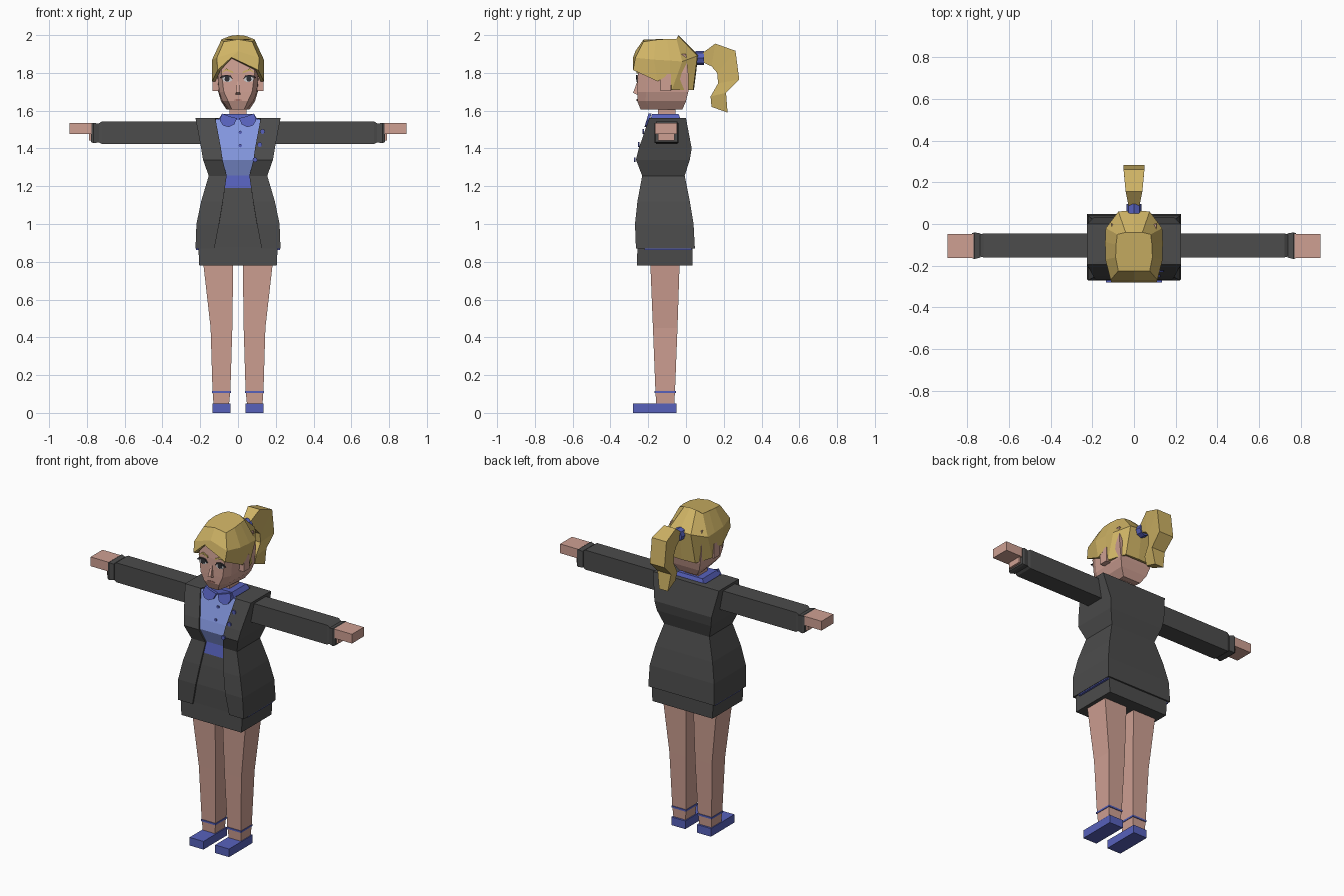
import bpy, bmesh, math


def material(name, rgb):
    m = bpy.data.materials.new(name)
    m.diffuse_color = (*rgb, 1)
    return m


SKIN = material("skin", (0.62, 0.35, 0.29))
HAIR = material("blond", (0.62, 0.45, 0.13))
DARK = material("charcoal cloth", (0.072, 0.072, 0.072))
BLUE = material("deep blue", (0.095, 0.12, 0.50))
LIGHT = material("light blue", (0.23, 0.31, 0.74))
BLACK = material("eye dark", (0.03, 0.03, 0.035))
WHITE = material("eye white", (0.6, 0.6, 0.62))
LIPS = material("lips", (0.36, 0.16, 0.13))


def finish(name, bm, mat, mirror=False, recalc=True):
    if recalc:
        bmesh.ops.recalc_face_normals(bm, faces=bm.faces[:])
    me = bpy.data.meshes.new(name)
    bm.to_mesh(me)
    bm.free()
    me.materials.append(mat)
    ob = bpy.data.objects.new(name, me)
    bpy.context.collection.objects.link(ob)
    if mirror:
        ob.modifiers.new("mirror", 'MIRROR')
    return ob


def loft(name, rows, mat, closed=True, bottom=True, top=True, mirror=False, recalc=True):
    """Skin a list of equally long point rows."""
    bm = bmesh.new()
    vs = [[bm.verts.new(p) for p in r] for r in rows]
    n = len(vs[0])
    for a, b in zip(vs, vs[1:]):
        for i in range(n if closed else n - 1):
            j = (i + 1) % n
            bm.faces.new((a[i], a[j], b[j], b[i]))
    if bottom:
        bm.faces.new(vs[0][::-1])
    if top:
        bm.faces.new(vs[-1])
    return finish(name, bm, mat, mirror, recalc)


def both(half):
    """Complete a half ring (front to back on +x) with its mirror image."""
    return half + [(-x, y, z) for x, y, z in reversed(half) if abs(x) > 1e-6]


def rect(x0, x1, y0, y1, z):
    return [(x0, y0, z), (x1, y0, z), (x1, y1, z), (x0, y1, z)]


def section(x, y0, y1, z0, z1):
    return [(x, y0, z0), (x, y1, z0), (x, y1, z1), (x, y0, z1)]


def box(name, x0, x1, y0, y1, z0, z1, mat, mirror=False):
    return loft(name, [rect(x0, x1, y0, y1, z0), rect(x0, x1, y0, y1, z1)], mat, mirror=mirror)


def plate(name, pts, y, mat, thick=0.006, mirror=False, tilt=0.0):
    """Thin front-facing plate from an x,z outline."""
    z0 = pts[0][1]
    rows = [[(x, y + d + tilt * (z - z0), z) for x, z in pts] for d in (0, -thick)]
    return loft(name, rows, mat, mirror=mirror)


def disc(x, z, r, n=8):
    return [(x + r * math.cos(2 * math.pi * i / n), z + r * math.sin(2 * math.pi * i / n)) for i in range(n)]


# Legs, anklets and shoes
box("shoe", 0.04, 0.135, -0.28, -0.05, 0, 0.05, BLUE, True)
loft("leg", [rect(0.047, 0.13, -0.158, -0.062, 0.05), rect(0.04, 0.135, -0.162, -0.058, 0.12),
             rect(0.03, 0.145, -0.175, -0.045, 0.45), rect(0.025, 0.187, -0.19, -0.033, 0.82)], SKIN, mirror=True)
box("anklet", 0.038, 0.137, -0.166, -0.054, 0.106, 0.117, BLUE, True)

# Skirt, waistband and shirt
loft("skirt", [rect(-w, w, f, b, z) for w, f, b, z in (
    (0.205, -0.26, 0.035, 0.78), (0.21, -0.257, 0.035, 0.88), (0.205, -0.257, 0.026, 1.0),
    (0.18, -0.243, 0.005, 1.12), (0.155, -0.232, -0.01, 1.19))], DARK)
loft("waistband", [rect(-0.15, 0.15, -0.234, -0.012, 1.19), rect(-0.135, 0.135, -0.221, -0.02, 1.258)], BLUE)
loft("shirt", [rect(-w, w, f, b, z) for w, f, b, z in (
    (0.135, -0.22, -0.02, 1.255), (0.165, -0.252, 0.0, 1.34),
    (0.175, -0.238, 0.01, 1.40), (0.12, -0.184, -0.02, 1.555))], LIGHT)

# Open jacket: inner edge, front corner, back corner, back centre
rows = []
for xi, xw, f, b, z in ((0.125, 0.225, -0.265, 0.047, 0.87), (0.10, 0.22, -0.27, 0.04, 1.0),
                        (0.08, 0.195, -0.257, 0.02, 1.12), (0.06, 0.155, -0.232, -0.007, 1.255),
                        (0.082, 0.185, -0.265, 0.02, 1.34), (0.09, 0.195, -0.25, 0.03, 1.40),
                        (0.12, 0.225, -0.195, 0.0, 1.56)):
    rows.append(both([(xi, f, z), (xw, f, z), (xw, b, z), (0, b, z)]))
rows.append(both([(0.105, -0.17, 1.562), (0.11, -0.165, 1.562), (0.11, -0.035, 1.562), (0, -0.035, 1.562)]))
jacket = loft("jacket", rows, DARK, closed=False, bottom=False, top=False, recalc=False)
sol = jacket.modifiers.new("cloth", 'SOLIDIFY')
sol.thickness, sol.offset = 0.01, -1
box("jacket_lining_hem", 0.2, 0.222, -0.22, 0.03, 0.863, 0.873, BLUE, True)

# Jacket and shirt buttons
for i, (x, y, z) in enumerate(((0.13, -0.222, 1.49), (0.115, -0.245, 1.42), (0.09, -0.267, 1.34))):
    plate("jacket_button_%d" % i, disc(x, z, 0.013), y, BLUE, 0.008)
for i, (y, z) in enumerate(((-0.209, 1.485), (-0.233, 1.415))):
    plate("shirt_button_%d" % i, disc(0.012, z, 0.009), y, BLUE, 0.006)

# Collar band with two rounded leaves
loft("collar_band", [rect(-0.105, 0.105, -0.188, -0.025, 1.55), rect(-0.085, 0.085, -0.18, -0.04, 1.583)], BLUE)
plate("collar_leaf", [(0.005, 1.56), (0.02, 1.527), (0.05, 1.513), (0.08, 1.522), (0.097, 1.55),
                      (0.085, 1.585), (0.045, 1.57)], -0.19, BLUE, 0.016, True, 0.3)

# Sleeves, cuffs and hands
loft("sleeve", [section(0.17, -0.16, -0.045, 1.423, 1.543), section(0.72, -0.16, -0.045, 1.423, 1.543),
                section(0.74, -0.155, -0.05, 1.435, 1.53)], DARK, mirror=True)
loft("cuff", [section(0.735, -0.16, -0.045, 1.432, 1.53), section(0.765, -0.168, -0.04, 1.428, 1.536),
              section(0.777, -0.162, -0.045, 1.433, 1.53)], DARK, mirror=True)
box("hand", 0.77, 0.893, -0.163, -0.047, 1.477, 1.534, SKIN, True)
box("thumb", 0.75, 0.79, -0.148, -0.06, 1.443, 1.48, SKIN, True)

# Neck, head, ears and nose
box("neck", -0.045, 0.045, -0.147, -0.055, 1.54, 1.64, SKIN)
loft("head", [both([(a, f, z), (b, c, z), (d, e, z)]) for a, f, b, c, d, e, z in (
    (0.032, -0.24, 0.045, -0.19, 0.06, -0.02, 1.605),
    (0.052, -0.258, 0.082, -0.215, 0.09, 0.0, 1.65),
    (0.075, -0.258, 0.1, -0.21, 0.105, 0.012, 1.70),
    (0.088, -0.255, 0.108, -0.21, 0.115, 0.012, 1.80),
    (0.085, -0.245, 0.105, -0.2, 0.108, 0.0, 1.90))], SKIN)
box("ear", 0.1, 0.134, -0.135, -0.08, 1.705, 1.795, SKIN, True)
loft("nose", [rect(-0.014, 0.014, -0.26, -0.25, 1.685), rect(-0.011, 0.011, -0.28, -0.25, 1.695),
              rect(-0.005, 0.005, -0.258, -0.25, 1.755)], SKIN)

# Painted face details
plate("eye_white", [(0.03, 1.762), (0.045, 1.752), (0.075, 1.754), (0.086, 1.772), (0.065, 1.78), (0.04, 1.777)],
      -0.254, WHITE, 0.006, True)
plate("iris", disc(0.058, 1.767, 0.014), -0.257, BLACK, 0.006, True)
plate("lash", [(0.026, 1.765), (0.04, 1.776), (0.065, 1.779), (0.098, 1.772), (0.085, 1.785), (0.06, 1.79),
               (0.038, 1.785)], -0.257, BLACK, 0.009, True)
plate("brow", [(0.024, 1.797), (0.06, 1.812), (0.092, 1.798), (0.062, 1.823), (0.026, 1.807)],
      -0.252, HAIR, 0.009, True)
plate("mouth", [(-0.026, 1.656), (0, 1.65), (0.026, 1.656), (0.008, 1.661), (-0.008, 1.661)], -0.255, LIPS, 0.006)

# Hair cap: rim, widest line, crown, closed on top
rim = both([(0, -0.28, 1.88), (0.108, -0.28, 1.815), (0.137, -0.15, 1.755), (0.132, -0.085, 1.795),
            (0.127, -0.075, 1.71), (0.09, 0.038, 1.71), (0, 0.042, 1.71)])
rim[0] = (-0.035, -0.28, 1.882)
wide = both([(0, -0.268, 1.915), (0.112, -0.268, 1.88), (0.137, -0.17, 1.87), (0.138, -0.085, 1.865),
             (0.135, -0.02, 1.86), (0.075, 0.06, 1.89), (0, 0.065, 1.895)])
crown = both([(0, -0.225, 1.977), (0.075, -0.225, 1.965), (0.088, -0.16, 1.975), (0.086, -0.1, 1.98),
              (0.08, -0.05, 1.98), (0.04, -0.04, 1.996), (0, -0.04, 2.0)])
hair = loft("hair_cap", [rim, wide, crown], HAIR, bottom=False, recalc=False)
sol = hair.modifiers.new("hair_thickness", 'SOLIDIFY')
sol.thickness, sol.offset = 0.018, -1

# Hair tie and ponytail
ring = disc(0, 1.878, 0.037)
loft("hair_tie", [[(x, y, z) for x, z in ring] for y in (0.05, 0.095)], BLUE)
tail = []
for (yo, zo), (yi, zi), w in (((0.08, 1.9), (0.08, 1.86), 0.025), ((0.155, 1.955), (0.135, 1.835), 0.04),
                              ((0.262, 1.917), (0.165, 1.8), 0.05), ((0.282, 1.765), (0.17, 1.745), 0.05),
                              ((0.212, 1.695), (0.13, 1.675), 0.046), ((0.22, 1.59), (0.135, 1.62), 0.03)):
    v = w * 0.7
    tail.append([(-w, yo, zo), (w, yo, zo), (v, yi, zi), (-v, yi, zi)])
loft("ponytail", tail, HAIR)
